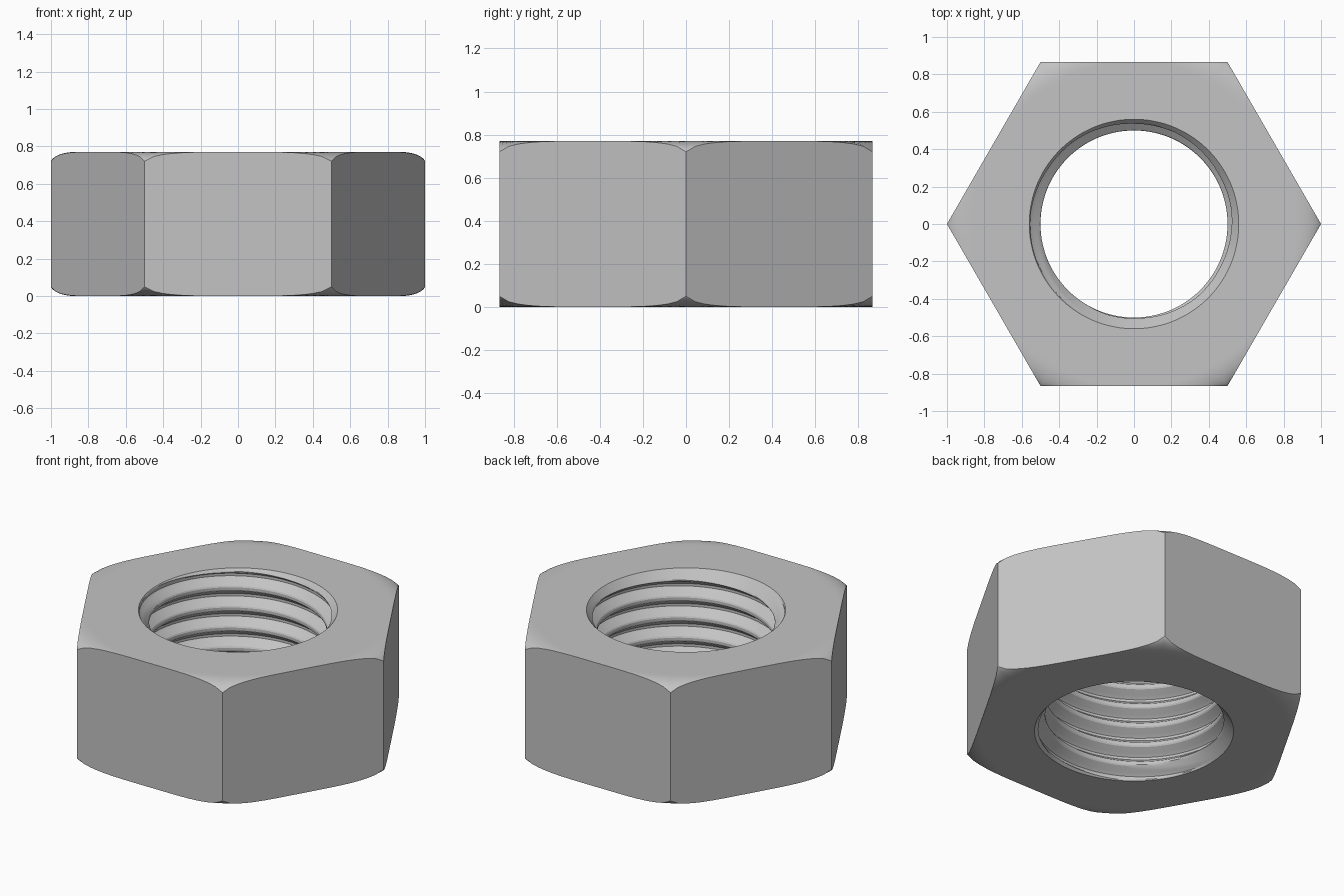
import bpy
import bmesh
from math import cos, sin, pi, sqrt, radians

cube = bpy.data.objects.get("Cube")
if cube:
    bpy.data.objects.remove(cube, do_unlink=True)

HEIGHT = 0.77
SEGS = 144           # divisions around the axis, a multiple of six
MINOR, MAJOR = 0.5, 0.555
RIM = 0.56           # mouth of the countersink
SINK = 0.07          # countersink depth
PITCH, STEPS = 0.125, 16
FLAT = 0.87          # radius where the rounded corners begin

bm = bmesh.new()


def hex_radius(a):
    return cos(pi / 6) / cos(a % (pi / 3) - pi / 6)


def corner_drop(r):
    u = max(0.0, r - FLAT) / 0.132
    return 0.06 * (1 - sqrt(1 - u * u))


def sweep(rows, point):
    """Skin a grid around the axis; point(row, angle) returns radius, z."""
    grid = []
    for row in rows:
        ring = []
        for i in range(SEGS + 1):
            a = 2 * pi * i / SEGS
            r, z = point(row, a)
            ring.append(bm.verts.new((r * cos(a), r * sin(a), z)))
        grid.append(ring)
    return [bm.faces.new((lo[i], lo[i + 1], hi[i + 1], hi[i]))
            for lo, hi in zip(grid, grid[1:]) for i in range(SEGS)]


# Six flat sides
def side_point(top, a):
    r = hex_radius(a)
    d = corner_drop(r)
    return r, HEIGHT - d if top else d


side_tag = bm.faces.layers.int.new("side")
for face in sweep((False, True), side_point):
    face[side_tag] = 1


# Top and bottom faces with rounded-off corners
def cap_point(top):
    def point(t, a):
        r = RIM if t < 0 else 0.84 + (hex_radius(a) - 0.84) * t
        d = corner_drop(r)
        return r, HEIGHT - d if top else d
    return point


cap_rows = [-1] + [sin(k * pi / 20) for k in range(11)]
for is_top in (True, False):
    sweep(cap_rows, cap_point(is_top))


# Helical thread running out into a countersink at each end
def bore_point(k, a):
    z = PITCH * (k / STEPS + a / (2 * pi))
    z = min(max(z, 0.0), HEIGHT)
    d = abs((k % STEPS) / STEPS - 0.5) * 2
    thread = MINOR + (MAJOR - MINOR) * min(max((0.8 - d) / 0.65, 0), 1)
    sink = RIM - min(z, HEIGHT - z) * (RIM - MINOR) / SINK
    return max(thread, sink), z


sweep(range(-STEPS, int(HEIGHT / PITCH * STEPS) + 2), bore_point)

# Weld the skins, then smooth everything except the hard edges
bmesh.ops.remove_doubles(bm, verts=bm.verts, dist=0.00005)
bmesh.ops.recalc_face_normals(bm, faces=bm.faces)
for face in bm.faces:
    face.smooth = True
for edge in bm.edges:
    if len(edge.link_faces) == 2:
        f, g = edge.link_faces
        edge.smooth = (f[side_tag] == g[side_tag]
                       and edge.calc_face_angle(0) < radians(25))

mesh = bpy.data.meshes.new("hex_nut")
bm.to_mesh(mesh)
bm.free()
nut = bpy.data.objects.new("hex_nut", mesh)
bpy.context.collection.objects.link(nut)

# Plain grey metal
steel = bpy.data.materials.new("grey_steel")
steel.use_nodes = True
colour = (0.55, 0.55, 0.55, 1)
steel.diffuse_color = colour
steel.node_tree.nodes["Principled BSDF"].inputs["Base Color"].default_value = colour
mesh.materials.append(steel)
